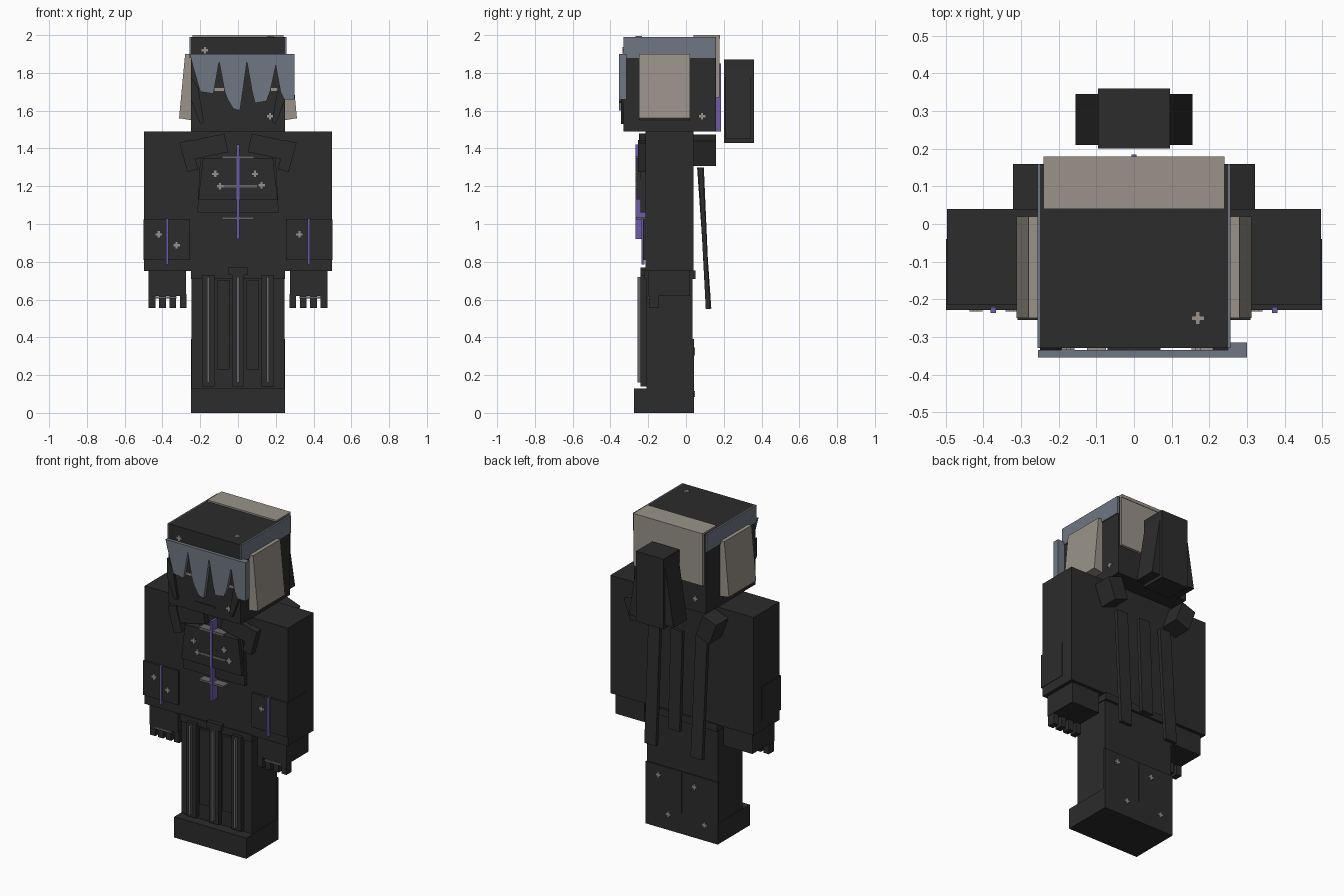
import bpy, bmesh
from math import radians
from mathutils import Matrix

cube = bpy.data.objects.get("Cube")
if cube:
    bpy.data.objects.remove(cube)


def material(name, rgb):
    m = bpy.data.materials.new(name)
    m.use_nodes = True
    m.diffuse_color = (*rgb, 1)
    m.node_tree.nodes["Principled BSDF"].inputs["Base Color"].default_value = (*rgb, 1)
    return m


DARK = material("charcoal", (0.025, 0.025, 0.025))
BEIGE = material("warm beige", (0.32, 0.29, 0.25))
SLATE = material("slate grey", (0.16, 0.185, 0.225))
PURPLE = material("purple", (0.16, 0.105, 0.40))
GREY = material("trim grey", (0.14, 0.14, 0.15))


def finish(name, bm, mat):
    bmesh.ops.recalc_face_normals(bm, faces=bm.faces)
    mesh = bpy.data.meshes.new(name)
    bm.to_mesh(mesh)
    bm.free()
    mesh.materials.append(mat)
    ob = bpy.data.objects.new(name, mesh)
    bpy.context.collection.objects.link(ob)
    return ob


def box(name, x, y, z, mat=DARK, taper=1.0, rot=(0, 0, 0)):
    """Box from ranges; taper scales the top in x, rot turns it about its centre."""
    bm = bmesh.new()
    bmesh.ops.create_cube(bm, size=1)
    for v in bm.verts:
        v.co.x *= (x[1] - x[0]) * (taper if v.co.z > 0 else 1)
        v.co.y *= y[1] - y[0]
        v.co.z *= z[1] - z[0]
    ob = finish(name, bm, mat)
    ob.location = [(r[0] + r[1]) / 2 for r in (x, y, z)]
    ob.rotation_euler = [radians(a) for a in rot]
    return ob


def panel(name, outline, y, mat=DARK):
    """Front-facing x-z outline extruded through the y range."""
    bm = bmesh.new()
    face = bm.faces.new([bm.verts.new((px, y[0], pz)) for px, pz in outline])
    new = bmesh.ops.extrude_face_region(bm, geom=[face])["geom"]
    moved = [v for v in new if isinstance(v, bmesh.types.BMVert)]
    bmesh.ops.translate(bm, verts=moved, vec=(0, y[1] - y[0], 0))
    return finish(name, bm, mat)


def stud(name, pos, axis):
    """Small plus-shaped stud lying across the given axis."""
    for long in (a for a in range(3) if a != axis):
        half = [0.006] * 3
        half[long], half[axis] = 0.017, 0.003
        box(name, *[(p - h, p + h) for p, h in zip(pos, half)], mat=BEIGE)


# head
box("head", (-0.25, 0.25), (-0.33, 0.16), (1.49, 1.99))
box("crown_band", (-0.24, 0.24), (0.04, 0.18), (1.98, 2.0), BEIGE)
box("back_hair_panel", (-0.24, 0.24), (0.16, 0.177), (1.67, 2.0), BEIGE)
box("back_hair_line", (-0.007, 0.007), (0.16, 0.185), (1.49, 1.85), PURPLE)
box("mouth", (-0.07, 0.07), (-0.335, -0.33), (1.54, 1.555))
for side, label in ((-1, "right"), (1, "left")):
    def sx(a, b):
        return tuple(sorted((side * a, side * b)))
    box(label + "_hair_band", sx(0.245, 0.257), (-0.33, 0.16), (1.88, 1.99), SLATE)
    ear = [(0.25, 1.9), (0.28, 1.9), (0.312, 1.56), (0.25, 1.55)]
    panel(label + "_ear_flap", [(side * a, b) for a, b in ear], (-0.25, 0.02), BEIGE)
    lock = [(0.25, 1.78), (0.21, 1.72), (0.18, 1.54), (0.2, 1.53), (0.25, 1.66)]
    panel(label + "_dark_lock", [(side * a, b) for a, b in lock], (-0.345, -0.33))

# jagged fringe with three notches
fringe = [(-0.255, 1.9), (-0.24, 1.84), (-0.2, 1.7), (-0.13, 1.69), (-0.1, 1.86),
          (-0.07, 1.7), (-0.055, 1.66), (-0.025, 1.61), (0.01, 1.6), (0.025, 1.7),
          (0.047, 1.86), (0.075, 1.7), (0.09, 1.64), (0.15, 1.65), (0.17, 1.7),
          (0.2, 1.84), (0.225, 1.7), (0.245, 1.66), (0.3, 1.66), (0.3, 1.9)]
panel("fringe", fringe, (-0.355, -0.335), SLATE)
box("fringe_side", (0.25, 0.3), (-0.345, -0.315), (1.66, 1.9), SLATE)
for x in (-0.1, 0.2):
    box("eye_line", (x - 0.025, x + 0.025), (-0.337, -0.33), (1.705, 1.72), BEIGE)

# tied hair behind the head
box("hair_tail", (-0.095, 0.095), (0.2, 0.36), (1.43, 1.87))
box("hair_tail_flare", (-0.155, 0.155), (0.21, 0.345), (1.45, 1.84), taper=0.6)

# torso, legs and boots
box("torso", (-0.25, 0.25), (-0.215, 0.04), (0.75, 1.49))
box("legs", (-0.245, 0.245), (-0.21, 0.035), (0.13, 0.75))
box("belt", (-0.25, 0.25), (-0.22, 0.05), (0.71, 0.755))
box("buckle", (-0.05, 0.05), (-0.24, -0.21), (0.73, 0.77))
box("boots", (-0.25, 0.25), (-0.275, 0.04), (0, 0.13))
for side in (-1, 1):
    x = sorted((side * 0.003, side * 0.25))
    box("back_leg_panel", x, (0.03, 0.042), (0, 0.39))

# skirt strips on the front of the legs
for x in (-0.157, 0, 0.157):
    box("long_skirt_strip", (x - 0.033, x + 0.033), (-0.24, -0.21), (0.14, 0.73))
    box("strip_line", (x - 0.007, x + 0.007), (-0.257, -0.24), (0.16, 0.72), GREY)
for x in (-0.078, 0.078):
    box("short_skirt_strip", (x - 0.033, x + 0.033), (-0.225, -0.21), (0.23, 0.7))

# chest plates, zip and bars
panel("lower_chest_plate", [(-0.215, 1.06), (0.215, 1.06), (0.2, 1.35), (-0.2, 1.35)],
      (-0.24, -0.21))
panel("chest_plate", [(-0.21, 1.13), (0.21, 1.13), (0.185, 1.35), (-0.185, 1.35)],
      (-0.262, -0.24))
box("zip", (-0.008, 0.008), (-0.268, -0.21), (0.92, 1.42), PURPLE)
for z, w in ((1.355, 0.085), (1.2, 0.1), (1.03, 0.085)):
    box("chest_bar", (-w, w), (-0.266, -0.21), (z - 0.006, z + 0.006), GREY)

# arms, cuffs, hands and collar
for side, label in ((-1, "right"), (1, "left")):
    def sx(a, b):
        return tuple(sorted((side * a, side * b)))
    box(label + "_arm", sx(0.25, 0.497), (-0.215, 0.04), (0.75, 1.49))
    box(label + "_cuff_plate", sx(0.255, 0.5), (-0.228, -0.04), (0.81, 1.025))
    box(label + "_cuff_line", sx(0.367, 0.381), (-0.236, -0.22), (0.785, 1.03), PURPLE)
    box(label + "_hand", sx(0.275, 0.475), (-0.2, 0.02), (0.62, 0.75))
    for i in range(4):
        x = 0.29 + i * 0.055
        box(label + "_finger", sx(x - 0.018, x + 0.018), (-0.195, -0.145), (0.555, 0.63))
    box(label + "_ring", sx(0.325, 0.44), (-0.203, -0.19), (0.605, 0.617), GREY)
    box(label + "_collar", sx(0.06, 0.25), (-0.25, -0.21), (1.36, 1.46), rot=(0, side * 12, 0))
    box(label + "_lapel", sx(0.23, 0.29), (-0.255, -0.21), (1.28, 1.44), rot=(0, side * 15, 0))
    box(label + "_shoulder_knot", sx(0.2, 0.3), (0.03, 0.16), (1.32, 1.46),
        rot=(0, side * 20, 0))

# hanging straps down the back
for x, low, tilt in ((-0.165, 0.55, 4), (0, 0.68, 2.5), (0.16, 0.55, 3)):
    box("back_strap", (x - 0.04, x + 0.04), (0.085, 0.108), (low, 1.3), rot=(tilt, 0, 0))

# plus-shaped studs
for x, z in ((-0.12, 1.265), (0.09, 1.265), (0.125, 1.205), (-0.095, 1.2)):
    stud("chest_stud", (x, -0.265, z), 1)
for x, z in ((-0.42, 0.945), (-0.325, 0.887), (0.325, 0.945)):
    stud("cuff_stud", (x, -0.23, z), 1)
for x, z in ((0.16, 0.33), (-0.09, 0.32), (0.09, 0.1), (-0.16, 0.1)):
    stud("leg_stud", (x, 0.044, z), 1)
for x, y, z in ((-0.175, -0.332, 1.92), (0.17, -0.332, 1.57), (-0.18, 0.162, 1.57)):
    stud("head_stud", (x, y, z), 1)
stud("crown_stud", (0.17, -0.25, 1.992), 2)
stud("side_head_stud", (0.252, 0.085, 1.57), 0)
